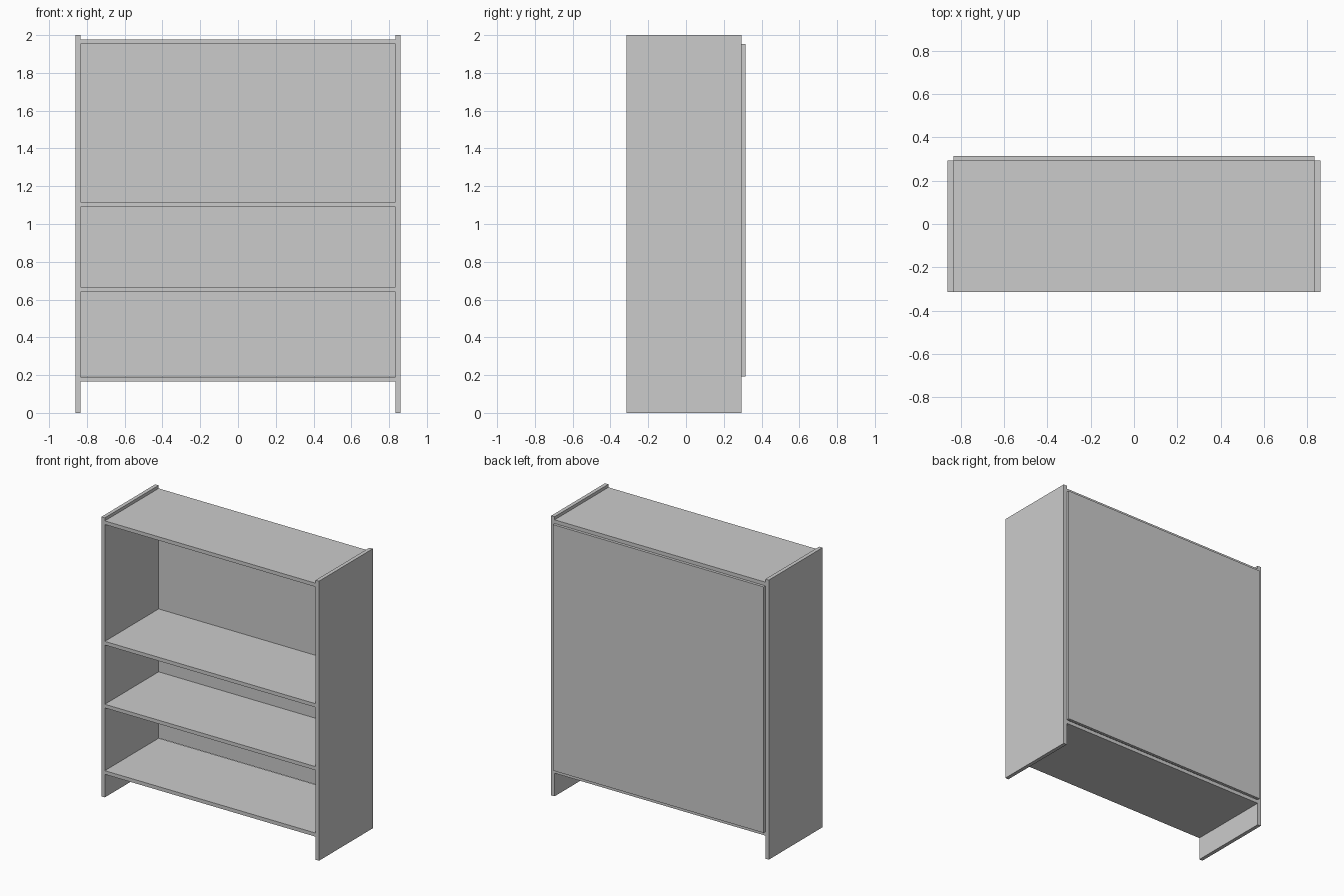
import bpy

if "Cube" in bpy.data.objects:
    bpy.data.objects.remove(bpy.data.objects["Cube"])

FRONT, REAR, BACK = -0.314, 0.294, 0.314   # depth positions
INNER, OUTER = 0.834, 0.861                # half widths
THICK = 0.026                              # shelf thickness


def box(name, lo, hi):
    bpy.ops.mesh.primitive_cube_add(size=1)
    ob = bpy.context.object
    ob.name = name
    for v in ob.data.vertices:
        v.co = [(a + b) / 2 + c * (b - a) for a, b, c in zip(lo, hi, v.co)]
    return ob


# Upright side panels
box("left_side", (-OUTER, FRONT, 0), (-INNER, REAR, 2))
box("right_side", (INNER, FRONT, 0), (OUTER, REAR, 2))

# Horizontal boards, given by their top height
boards = {"bottom_shelf": 0.191, "lower_shelf": 0.666,
          "upper_shelf": 1.116, "top_board": 1.978}
for name, top in boards.items():
    box(name, (-INNER, FRONT, top - THICK), (INNER, REAR, top))

# Back panel mounted behind the boards
box("back_panel", (-INNER, REAR, 0.192), (INNER, BACK, 1.952))
